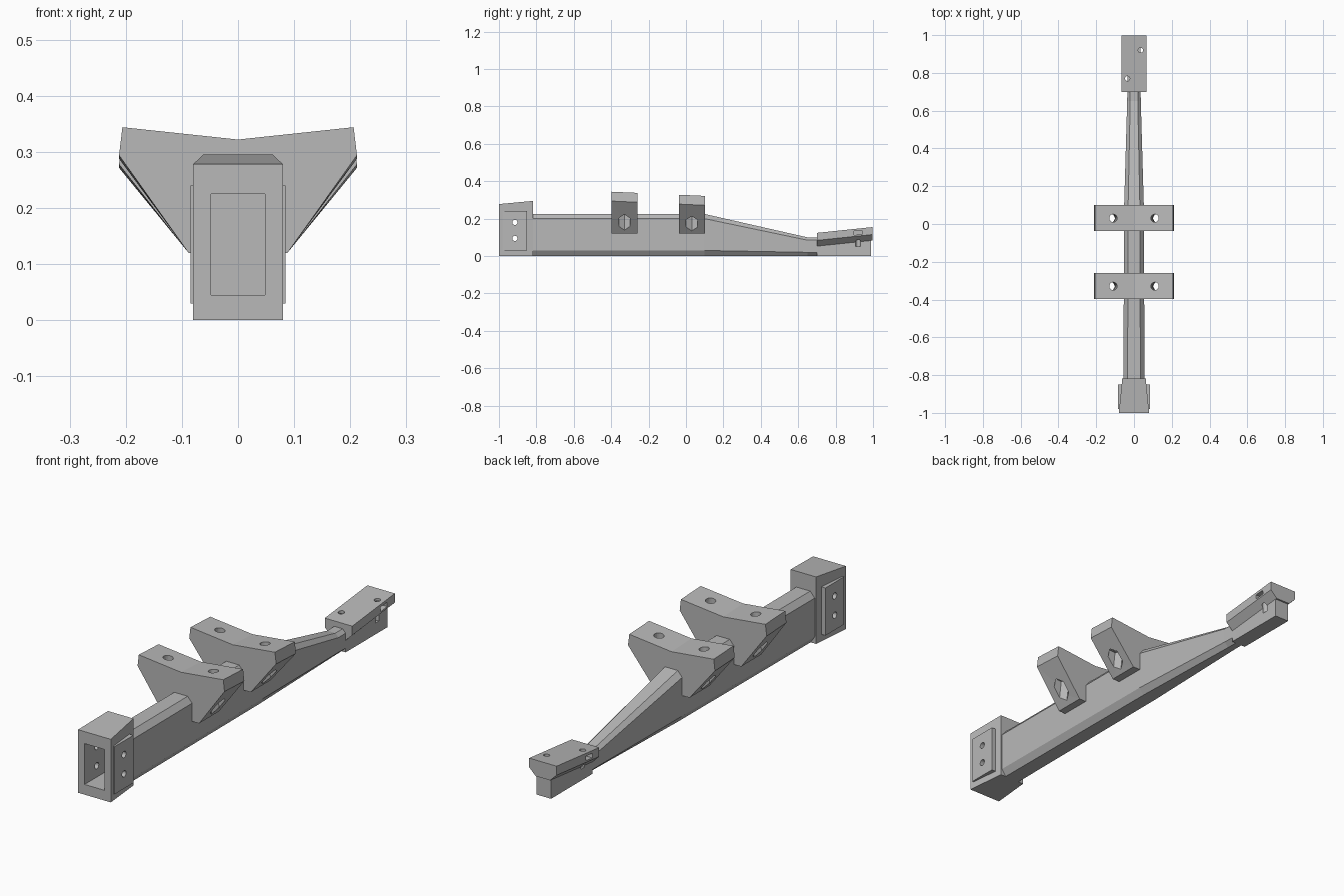
import bpy, bmesh
from math import radians
from mathutils import Matrix

default = bpy.data.objects.get("Cube")
if default:
    bpy.data.objects.remove(default, do_unlink=True)

grey = bpy.data.materials.new("plain_grey")
grey.use_nodes = True
colour = (0.48, 0.48, 0.48, 1)
grey.diffuse_color = colour
grey.node_tree.nodes["Principled BSDF"].inputs["Base Color"].default_value = colour


def finish(name, bm):
    bmesh.ops.recalc_face_normals(bm, faces=bm.faces)
    mesh = bpy.data.meshes.new(name)
    bm.to_mesh(mesh)
    bm.free()
    mesh.materials.append(grey)
    obj = bpy.data.objects.new(name, mesh)
    bpy.context.collection.objects.link(obj)
    return obj


def loft(name, sections):
    """Skin mirrored half profiles, given as (y, [(x, z), ...]) from top to bottom."""
    bm = bmesh.new()
    rings = []
    for y, half in sections:
        outline = half + [(-x, z) for x, z in reversed(half) if x > 0]
        rings.append([bm.verts.new((x, y, z)) for x, z in outline])
    count = len(rings[0])
    for a, b in zip(rings, rings[1:]):
        for i in range(count):
            j = (i + 1) % count
            bm.faces.new((a[i], a[j], b[j], b[i]))
    bm.faces.new(rings[0])
    bm.faces.new(rings[-1])
    return finish(name, bm)


def box(name, centre, size, tilt=0):
    bm = bmesh.new()
    matrix = (Matrix.Translation(centre) @ Matrix.Rotation(radians(tilt), 4, "X")
              @ Matrix.Diagonal((*size, 1)))
    bmesh.ops.create_cube(bm, size=1, matrix=matrix)
    return finish(name, bm)


def rod(name, centre, radius, length, sides=20, axis="Y", angle=0):
    bm = bmesh.new()
    matrix = (Matrix.Translation(centre) @ Matrix.Rotation(radians(angle), 4, axis)
              @ Matrix.Rotation(radians(90), 4, "Z"))
    bmesh.ops.create_cone(bm, cap_ends=True, segments=sides, radius1=radius,
                          radius2=radius, depth=length, matrix=matrix)
    return finish(name, bm)


def cut(obj, cutter):
    cutter.hide_render = True
    mod = obj.modifiers.new("cut", "BOOLEAN")
    mod.operation, mod.solver, mod.object = "DIFFERENCE", "EXACT", cutter
    bpy.context.view_layer.update()
    graph = bpy.context.evaluated_depsgraph_get()
    mesh = bpy.data.meshes.new_from_object(obj.evaluated_get(graph))
    obj.modifiers.clear()
    obj.data = mesh
    bpy.data.objects.remove(cutter, do_unlink=True)


# Main beam: chamfered bar that tapers towards the back
def beam_section(y, wide, top_wide, shoulder, top, low):
    return (y, [(top_wide, top), (wide, shoulder), (wide, low), (wide - 0.02, 0)])


loft("main_beam", [
    beam_section(-0.83, 0.056, 0.034, 0.20, 0.225, 0.03),
    beam_section(0.10, 0.052, 0.031, 0.20, 0.225, 0.03),
    beam_section(0.65, 0.036, 0.020, 0.085, 0.10, 0.02),
    beam_section(0.72, 0.035, 0.020, 0.085, 0.10, 0.018)])

# Front block with its open socket
block = loft("front_block", [
    (-1.0, [(0.08, 0.278), (0.08, 0)]),
    (-0.817, [(0.062, 0.295), (0.062, 0)])])
cut(block, box("socket_cutter", (0, -0.95, 0.135), (0.096, 0.22, 0.18)))

# Side plates, drilled together with the block
plates = [box(side + "_plate", (sx * 0.068, -0.915, 0.135), (0.034, 0.13, 0.21))
          for side, sx in (("left", 1), ("right", -1))]
for part in [block] + plates:
    for z in (0.095, 0.18):
        cut(part, rod("bolt_cutter", (0, -0.915, z), 0.014, 0.4, angle=90))

# Two winged brackets, following a slight downward slope to the back
for name, front in (("front_bracket", -0.397), ("rear_bracket", -0.037)):
    def wing(y):
        d = -0.045 * (y + 0.397)
        return (y, [(0, 0.322 + d), (0.206, 0.344 + d), (0.212, 0.294 + d),
                    (0.088, 0.12), (0, 0.12)])
    bracket = loft(name, [wing(front), wing(front + 0.138)])
    drop = -0.045 * (front + 0.397)
    for sx in (1, -1):
        cut(bracket, rod("bolt_cutter", (sx * 0.119, front + 0.068, 0.25 + drop),
                         0.021, 0.4, angle=-6.3 * sx))
        cut(bracket, rod("nut_cutter", (sx * 0.134, front + 0.068, 0.16 + drop),
                         0.035, 0.17, sides=6, angle=-6.3 * sx))

# Rear stem and the tilted clamp that sits on it
loft("rear_stem", [(0.70, [(0.035, 0.07), (0.035, 0)]),
                   (0.99, [(0.035, 0.10), (0.035, 0)])])


def clamp_section(y, z):
    return (y, [(0.067, z), (0.067, z - 0.04), (0.035, z - 0.071)])


clamp = loft("rear_clamp", [clamp_section(0.70, 0.124), clamp_section(0.997, 0.155)])
stem = bpy.data.objects["rear_stem"]
for sx, y, z in ((1, 0.92, 0.125), (-1, 0.77, 0.109)):
    for part in (clamp, stem):
        cut(part, rod("screw_cutter", (sx * 0.035, y, 0.15), 0.013, 0.2))
    cut(clamp, box("nut_slot_cutter", (sx * 0.05, y, z), (0.07, 0.045, 0.02), 6))
